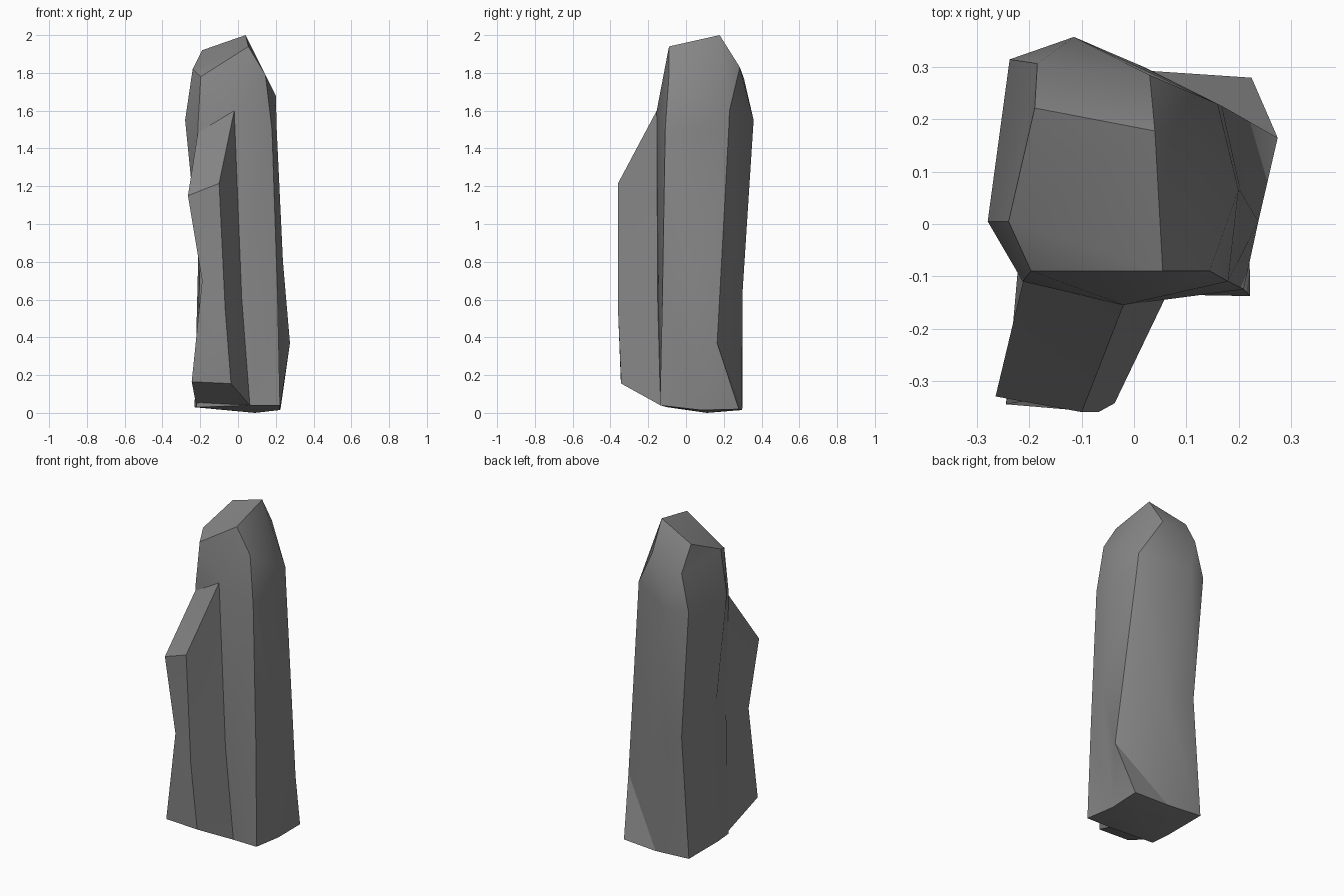
import bpy, bmesh

if "Cube" in bpy.data.objects:
    bpy.data.objects.remove(bpy.data.objects["Cube"])

rock = bpy.data.materials.new("rock grey")
rock.diffuse_color = (0.24, 0.24, 0.24, 1)
rock.use_nodes = True
rock.node_tree.nodes["Principled BSDF"].inputs["Base Color"].default_value = rock.diffuse_color


def loft(name, rings, cap_top, extra=(), base=None):
    """Skin rings listed top to bottom; extra = crown points, cap_top = crown faces."""
    bm = bmesh.new()
    vs = [[bm.verts.new(p) for p in r] for r in rings]
    n = len(rings[0])
    for a, b in zip(vs, vs[1:]):
        for i in range(n):
            j = (i + 1) % n
            bm.faces.new((a[i], b[i], b[j], a[j]))
    crown = vs[0] + [bm.verts.new(p) for p in extra]
    for f in cap_top:
        bm.faces.new([crown[i] for i in f])
    if base:
        c = bm.verts.new(base)
        for i in range(n):
            bm.faces.new((vs[-1][(i + 1) % n], vs[-1][i], c))
    else:
        bm.faces.new(vs[-1][::-1])
    bmesh.ops.triangulate(bm, faces=[f for f in bm.faces if len(f.verts) > 3])
    bmesh.ops.recalc_face_normals(bm, faces=bm.faces)
    me = bpy.data.meshes.new(name)
    bm.to_mesh(me)
    bm.free()
    me.materials.append(rock)
    ob = bpy.data.objects.new(name, me)
    bpy.context.collection.objects.link(ob)
    bpy.ops.object.select_all(action='DESELECT')
    ob.select_set(True)
    bpy.context.view_layer.objects.active = ob
    bpy.ops.object.shade_smooth_by_angle(angle=0.5)
    return ob


# tall pillar: front-left, front, front-right, right, back-right, back, back-left, left
shoulder = [(-.197, -.09, 1.78), (.055, -.09, 1.94), (.145, -.09, 1.79), (.2, .065, 1.68),
            (.16, .23, 1.6), (.03, .285, 1.83), (-.185, .307, 1.77), (-.24, .005, 1.82)]
neck = [(-.213, -.11, 1.5), (-.02, -.155, 1.6), (.18, -.11, 1.5), (.205, .06, 1.5),
        (.168, .226, 1.5), (-.115, .358, 1.55), (-.238, .315, 1.55), (-.28, .005, 1.55)]
waist = [(-.2, -.1, .85), (.02, -.15, .6), (.21, -.125, .6), (.238, .005, .8),
         (.275, .165, .37), (.02, .3, .65), (-.18, .3, .76), (-.21, .01, .85)]
foot = [(-.22, -.1, .03), (.065, -.135, .04), (.222, -.138, .04), (.22, .08, .015),
        (.225, .28, .02), (0, .295, .015), (-.23, .3, .03), (-.23, .02, .03)]
# crown points 8 and 9 are the back-left tip and the highest tip
crown = [(0, 1, 7), (1, 2, 3, 9), (3, 4, 9), (4, 5, 9), (5, 6, 8, 9), (6, 7, 8), (7, 1, 9, 8)]
loft("main_pillar", [shoulder, neck, waist, foot], crown,
     [(-.19, .222, 1.92), (.04, .178, 2.0)], (.09, .11, 0))

# shorter pillar leaning on the front: front-left, front-right, back-right, back-left
loft("side_pillar", [
    [(-.265, -.33, 1.15), (-.1, -.36, 1.215), (-.02, -.155, 1.6), (-.21, -.1, 1.5)],
    [(-.19, -.335, .7), (-.068, -.36, .55), (.02, -.15, .6), (-.19, -.08, .7)],
    [(-.245, -.345, .165), (-.037, -.343, .155), (.063, -.135, .04), (-.22, -.06, .035)],
], [(0, 1, 2, 3)])
